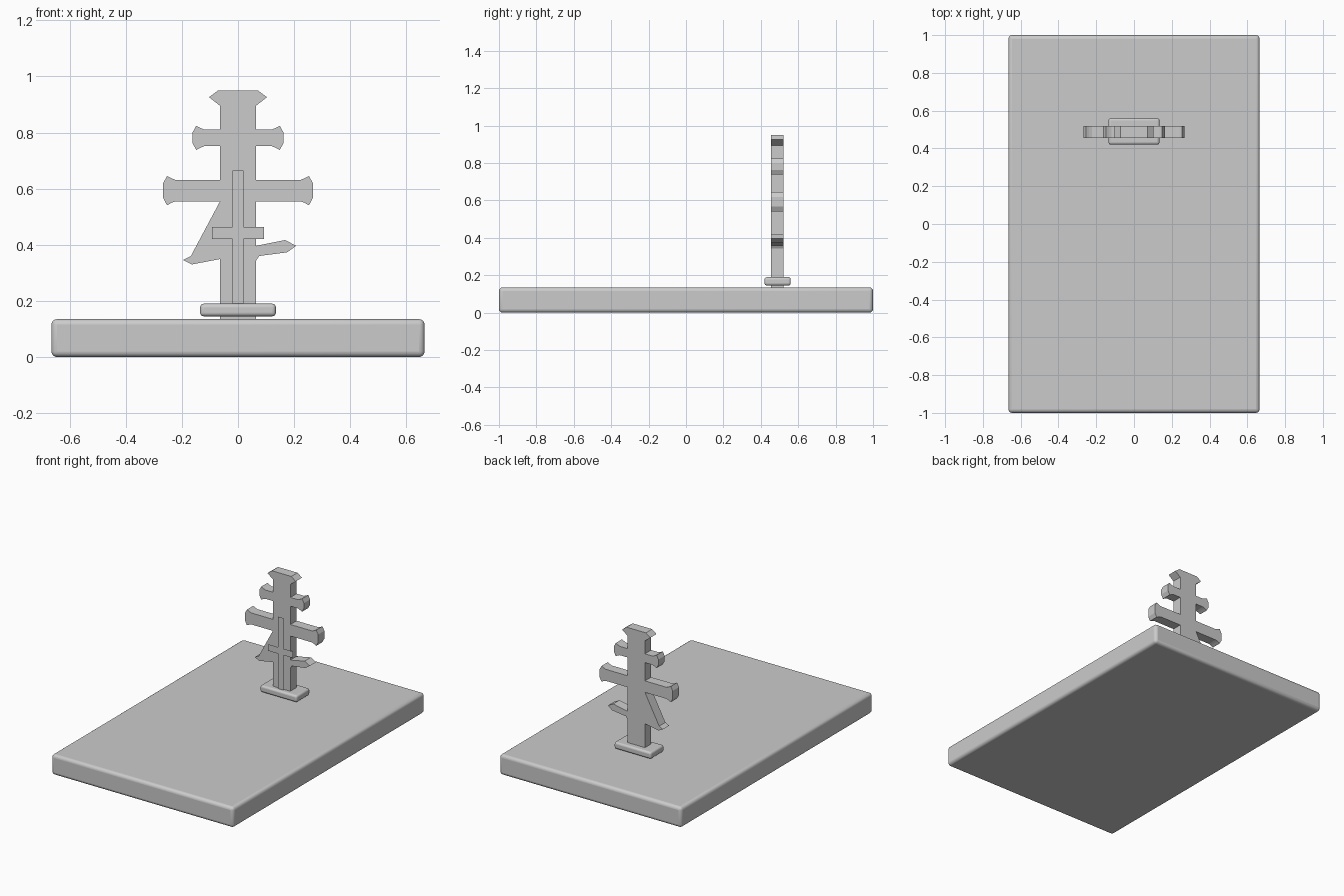
import bpy, bmesh

if "Cube" in bpy.data.objects:
    bpy.data.objects.remove(bpy.data.objects["Cube"])

def finish(name, bm):
    bmesh.ops.recalc_face_normals(bm, faces=bm.faces[:])
    me = bpy.data.meshes.new(name)
    bm.to_mesh(me)
    bm.free()
    ob = bpy.data.objects.new(name, me)
    bpy.context.collection.objects.link(ob)
    return ob

def rounded_box(name, lo, hi, radius):
    bm = bmesh.new()
    bmesh.ops.create_cube(bm, size=1)
    for v in bm.verts:
        v.co = [lo[i] if v.co[i] < 0 else hi[i] for i in range(3)]
    ob = finish(name, bm)
    bev = ob.modifiers.new("rounding", 'BEVEL')
    bev.width, bev.segments = radius, 4
    bpy.context.view_layer.objects.active = ob
    ob.select_set(True)
    bpy.ops.object.shade_smooth_by_angle(angle=0.6)
    ob.select_set(False)
    return ob

def plate(name, outline, y0, y1=None):
    """Front-view outline (x, z), extruded from y0 to y1 if y1 is given."""
    bm = bmesh.new()
    face = bm.faces.new([bm.verts.new((x, y0, z)) for x, z in outline])
    if y1 is not None:
        ext = bmesh.ops.extrude_face_region(bm, geom=[face])
        moved = [g for g in ext["geom"] if isinstance(g, bmesh.types.BMVert)]
        bmesh.ops.translate(bm, verts=moved, vec=(0, y1 - y0, 0))
    return finish(name, bm)

def flared_arm(tip, z, half, flare):
    """Right half of a horizontal bar with a flared end, bottom to top."""
    low = [(0.064, -half), (tip - 0.045, -half), (tip - 0.03, -half - flare * 0.4),
           (tip - 0.014, -half - flare), (tip, -half + 0.012)]
    return [(x, z + dz) for x, dz in low] + [(x, z - dz) for x, dz in reversed(low)]

def mirrored(points):
    return [(-x, z) for x, z in reversed(points)]

# Base slab and foot
rounded_box("slab", (-0.665, -1, 0), (0.665, 1, 0.135), 0.02)
rounded_box("foot", (-0.135, 0.42, 0.145), (0.135, 0.56, 0.19), 0.013)

# Upright with its two flared bars, flared top and slanted lower bar
upper = (flared_arm(0.267, 0.593, 0.038, 0.014) + flared_arm(0.163, 0.781, 0.029, 0.014)
         + [(0.064, 0.895), (0.103, 0.926), (0.071, 0.95)])
lower_right = [(0.064, 0.13), (0.064, 0.342), (0.075, 0.36), (0.175, 0.373),
               (0.207, 0.396), (0.168, 0.417), (0.064, 0.396)]
lower_left = [(-0.168, 0.36), (-0.196, 0.346), (-0.164, 0.330),
              (-0.064, 0.349), (-0.064, 0.13)]
plate("cross", lower_right + upper + mirrored(upper) + lower_left, 0.455, 0.52)

# Thin small cross standing just in front
small = [(0.02, 0.185), (0.02, 0.42), (0.092, 0.42), (0.092, 0.463),
         (0.02, 0.463), (0.02, 0.665)]
plate("small_front_cross", small + mirrored(small), 0.445)
